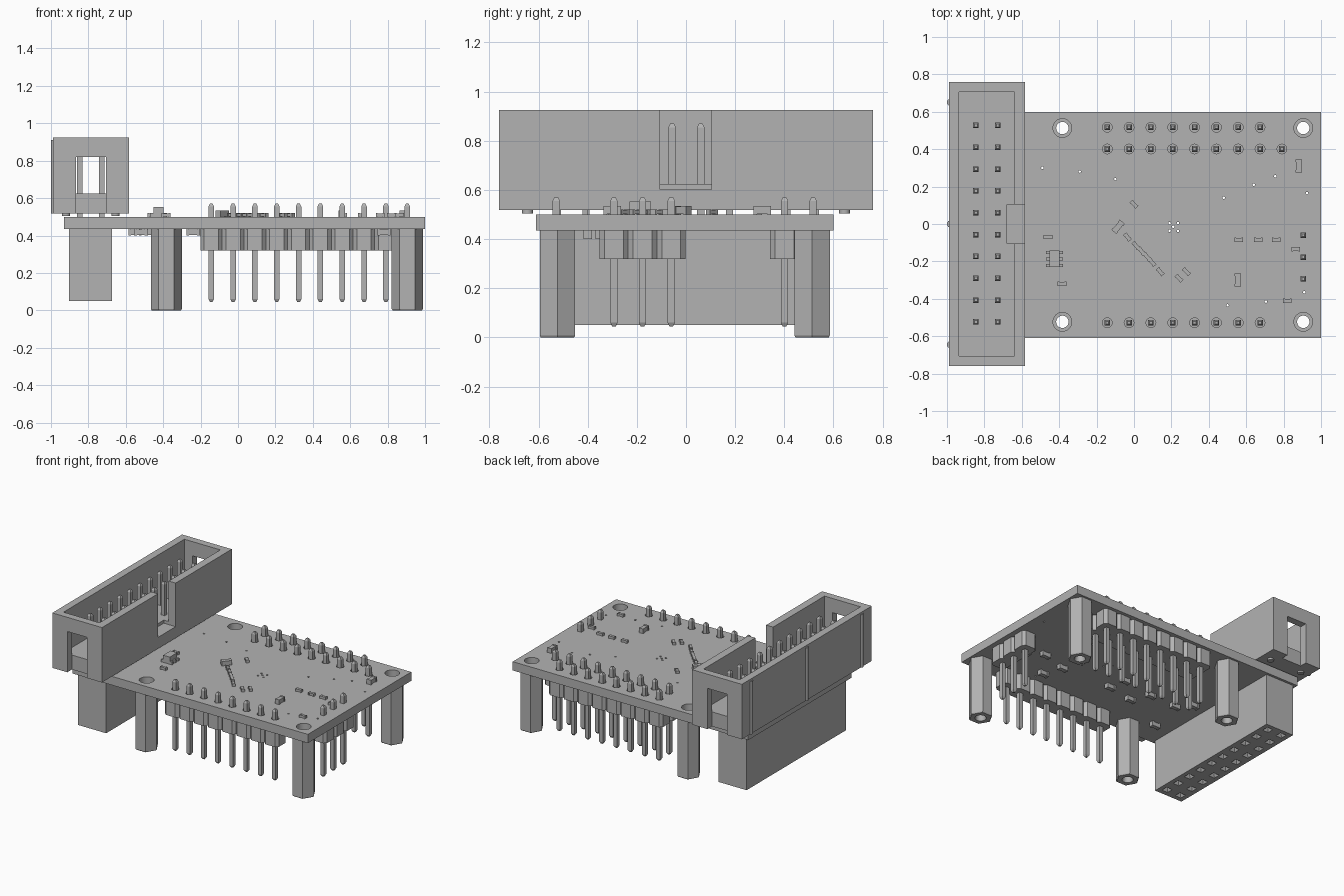
import bpy, bmesh, math
from mathutils import Matrix, Vector

cube = bpy.data.objects.get("Cube")
if cube:
    bpy.data.objects.remove(cube)

grey = bpy.data.materials.new("plain grey")
grey.use_nodes = True
COLOUR = (0.45, 0.45, 0.45, 1)
grey.diffuse_color = COLOUR
grey.node_tree.nodes["Principled BSDF"].inputs["Base Color"].default_value = COLOUR


def finish(name, bm):
    bmesh.ops.recalc_face_normals(bm, faces=bm.faces)
    mesh = bpy.data.meshes.new(name)
    bm.to_mesh(mesh)
    bm.free()
    mesh.materials.append(grey)
    obj = bpy.data.objects.new(name, mesh)
    bpy.context.collection.objects.link(obj)
    return obj


def box(bm, x0, x1, y0, y1, z0, z1):
    size = Matrix.Diagonal((x1 - x0, y1 - y0, z1 - z0, 1))
    move = Matrix.Translation(((x0 + x1) / 2, (y0 + y1) / 2, (z0 + z1) / 2))
    bmesh.ops.create_cube(bm, size=1, matrix=move @ size)


def ngon(n, r, turn=0.0):
    return [(r * math.cos(turn + math.tau * i / n), r * math.sin(turn + math.tau * i / n))
            for i in range(n)]


def stack(bm, x, y, outline, levels):
    """Solid from one outline, repeated at each (height, scale)."""
    rings = [[bm.verts.new((x + px * s, y + py * s, z)) for px, py in outline] for z, s in levels]
    n = len(outline)
    for low, high in zip(rings, rings[1:]):
        for i in range(n):
            j = (i + 1) % n
            bm.faces.new((low[i], low[j], high[j], high[i]))
    bm.faces.new(rings[0][::-1])
    bm.faces.new(rings[-1])


def cut(obj, bm):
    """Subtract the shapes in bm from obj."""
    cutter = finish(obj.name + "_cutter", bm)
    cutter.hide_render = True
    mod = obj.modifiers.new("cut", "BOOLEAN")
    mod.object = cutter
    mod.solver = "EXACT"
    bpy.context.view_layer.objects.active = obj
    bpy.ops.object.modifier_apply(modifier=mod.name)
    bpy.data.objects.remove(cutter)


def smooth(obj):
    bpy.ops.object.select_all(action="DESELECT")
    obj.select_set(True)
    bpy.context.view_layer.objects.active = obj
    bpy.ops.object.shade_smooth_by_angle(angle=math.radians(30))


PITCH = 0.1167
BOARD_LOW, BOARD_TOP = 0.435, 0.50
PIN = ngon(4, 0.021, math.pi / 4)


def pin(bm, x, y, z0, z1):
    stack(bm, x, y, PIN, [(z0, 0.5), (z0 + 0.015, 1), (z1 - 0.015, 1), (z1, 0.5)])


rows = {
    "back_outer": [(-0.143 + PITCH * i, 0.517) for i in range(8)],
    "back_inner": [(-0.143 + PITCH * i, 0.401) for i in range(9)],
    "front": [(-0.143 + PITCH * i, -0.528) for i in range(8)],
    "side": [(0.905, -0.06 - PITCH * i) for i in range(3)],
}
mounts = [(x, y) for x in (-0.383, 0.905) for y in (-0.523, 0.513)]
socket_pins = [(x, 0.527 - PITCH * i) for x in (-0.845, -0.729) for i in range(10)]

# Circuit board with mounting holes, pin holes and vias
bm = bmesh.new()
box(bm, -0.93, 1.0, -0.61, 0.60, BOARD_LOW, BOARD_TOP)
board = finish("circuit_board", bm)
vias = [(-0.49, 0.3), (-0.29, 0.28), (-0.1, 0.24), (0.48, 0.14), (0.64, 0.21), (0.755, 0.255),
        (0.925, 0.165), (0.91, -0.365), (0.705, -0.415), (0.5, -0.435), (0.19, 0.005),
        (0.235, 0.005), (0.21, -0.015), (0.19, -0.037), (0.235, -0.037)]
bm = bmesh.new()
through = [(0.4, 1), (0.6, 1)]
for x, y in mounts:
    stack(bm, x, y, ngon(32, 0.05), through)
for name in ("back_outer", "back_inner", "front"):
    for x, y in rows[name]:
        stack(bm, x, y, ngon(16, 0.026), through)
for x, y in vias:
    stack(bm, x, y, ngon(8, 0.007), through)
cut(board, bm)
smooth(board)

# Hexagonal standoffs, bored through with chamfered ends
for i, (x, y) in enumerate(mounts):
    bm = bmesh.new()
    stack(bm, x, y, ngon(6, 0.083), [(0, 0.94), (0.007, 1), (BOARD_LOW, 1)])
    post = finish(f"standoff_{i + 1}", bm)
    bm = bmesh.new()
    stack(bm, x, y, ngon(32, 0.033), [(-0.01, 1.3), (0.012, 1), (0.6, 1)])
    cut(post, bm)
    smooth(post)

# Pin headers: chamfered plastic segments and long pins
h, c = PITCH / 2, 0.02
segment = [(h, c - h), (h, h - c), (h - c, h), (c - h, h), (-h, h - c), (-h, c - h), (c - h, -h), (h - c, -h)]
for name, spots in rows.items():
    bm = bmesh.new()
    for x, y in spots:
        stack(bm, x, y, segment, [(0.32, 1), (BOARD_LOW, 1)])
    finish(name + "_header_body", bm)
    bm = bmesh.new()
    for x, y in spots:
        pin(bm, x, y, 0.045, 0.57)
    finish(name + "_header_pins", bm)

# Box connector: open tray with key notch and end windows
bm = bmesh.new()
box(bm, -0.99, -0.583, -0.76, 0.76, 0.518, 0.925)
shroud = finish("connector_shroud", bm)
bm = bmesh.new()
box(bm, -0.935, -0.64, -0.707, 0.707, 0.625, 1.0)
cut(shroud, bm)
bm = bmesh.new()
box(bm, -0.68, -0.5, -0.105, 0.103, 0.602, 1.0)
cut(shroud, bm)
for s in (-1, 1):
    bm = bmesh.new()
    low, high = sorted((s * 0.706, s * 0.9))
    box(bm, -0.867, -0.707, low, high, 0.4, 0.82)
    cut(shroud, bm)

# Connector ribs and feet
bm = bmesh.new()
for y in (-0.645, 0, 0.65):
    stack(bm, -0.98, y, ngon(16, 0.02), [(0.518, 1), (0.91, 1)])
smooth(finish("connector_ribs", bm))
bm = bmesh.new()
for x in (-0.92, -0.655):
    for y in (-0.645, 0, 0.645):
        stack(bm, x, y, ngon(16, 0.022), [(0.505, 1), (0.53, 1)])
smooth(finish("connector_feet", bm))

bm = bmesh.new()
for x, y in socket_pins:
    pin(bm, x, y, 0.40, 0.87)
finish("connector_pins", bm)

# Socket under the board with funnel openings
bm = bmesh.new()
box(bm, -0.904, -0.673, -0.582, 0.582, 0.05, BOARD_LOW)
socket = finish("lower_socket", bm)
bm = bmesh.new()
for x, y in socket_pins:
    stack(bm, x, y, ngon(4, 0.03, math.pi / 4), [(0.03, 1.6), (0.07, 0.7), (0.2, 0.7)])
cut(socket, bm)


def chip(bm, x, y, length, width, degrees, z0, height):
    """Small part with two raised end caps."""
    spin = Matrix.Translation((x, y, z0 + height / 2)) @ Matrix.Rotation(math.radians(degrees), 4, "Z")
    for offset, part, k in ((0, 0.6, 0.85), (-0.4, 0.2, 1), (0.4, 0.2, 1)):
        m = spin @ Matrix.Translation((offset * length, 0, 0))
        bmesh.ops.create_cube(bm, size=1, matrix=m @ Matrix.Diagonal((part * length, width * k, height * k, 1)))


# Surface parts on top: (x, y, angle), small and large
small = [(0, 0.105, -45), (-0.035, -0.07, -50), (0.01, -0.115, -50), (0.04, -0.145, -50),
         (0.07, -0.175, -50), (0.097, -0.205, -50), (0.14, -0.255, -50), (0.24, -0.29, -45),
         (0.28, -0.255, -45), (-0.46, -0.07, 0), (-0.385, -0.32, 0), (0.56, -0.085, 0),
         (0.665, -0.085, 0), (0.76, -0.085, 0), (0.865, -0.135, 0), (0.82, -0.41, 0)]
large = [(-0.085, -0.015, 50), (0.555, -0.3, 90), (0.88, 0.31, 90)]
bm = bmesh.new()
for x, y, a in small:
    chip(bm, x, y, 0.046, 0.023, a, BOARD_TOP, 0.02)
for x, y, a in large:
    chip(bm, x, y, 0.07, 0.035, a, BOARD_TOP, 0.035)
finish("top_components", bm)

# Surface parts underneath
under = [(0.78, -0.2), (0.65, -0.15), (0.5, -0.35), (0.45, -0.21), (0.04, -0.2), (0.02, -0.07),
         (-0.24, -0.11), (-0.17, -0.24), (-0.52, -0.4), (-0.46, -0.12), (-0.55, -0.03)]
bm = bmesh.new()
for x, y in under:
    chip(bm, x, y, 0.07, 0.035, 0, 0.40, 0.035)
finish("bottom_components", bm)

# Six-legged chip
bm = bmesh.new()
box(bm, -0.452, -0.398, -0.23, -0.143, 0.51, 0.553)
for y in (-0.222, -0.187, -0.152):
    box(bm, -0.47, -0.38, y - 0.008, y + 0.008, BOARD_TOP, 0.52)
finish("six_leg_chip", bm)
